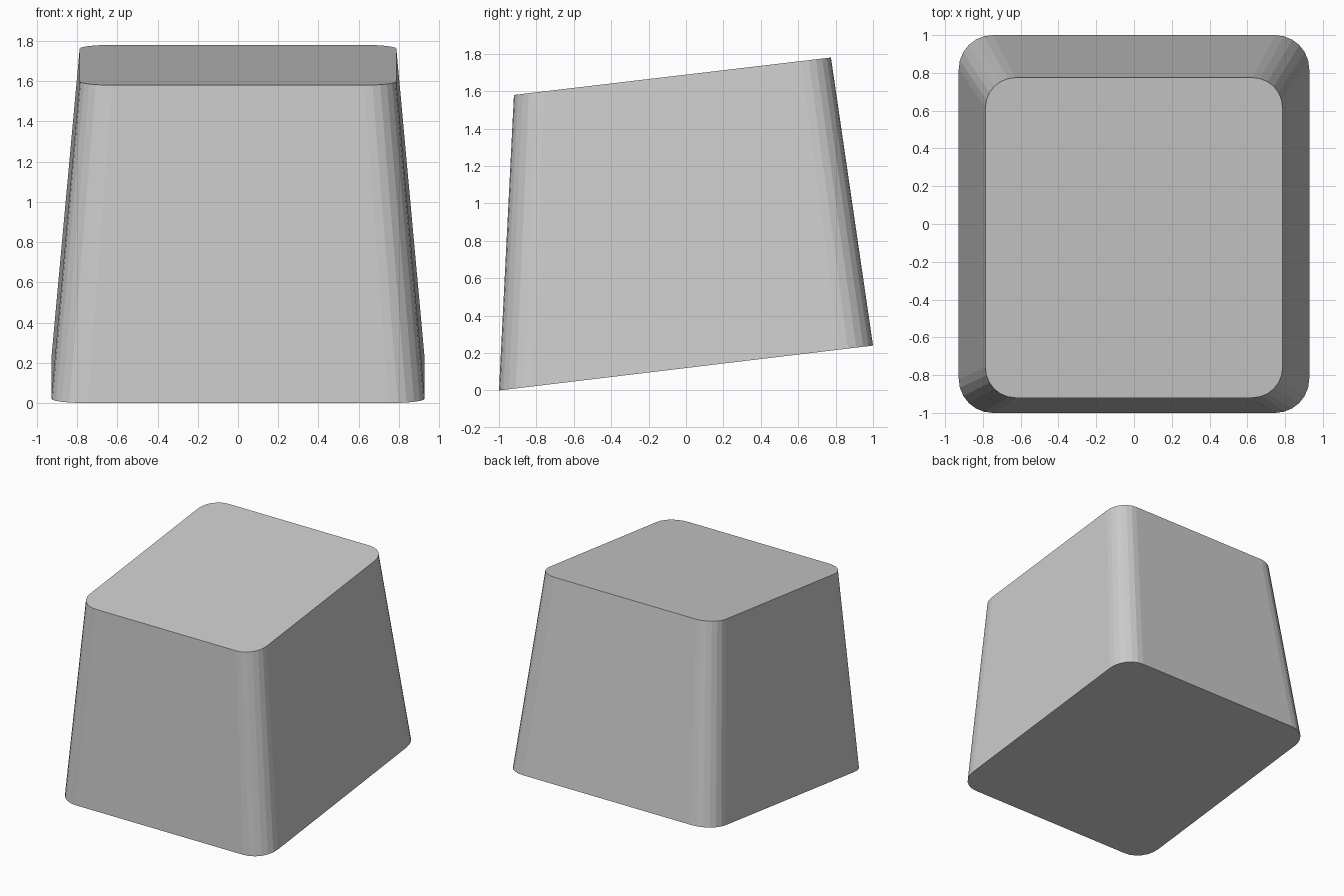
import bpy
import bmesh
from math import cos, sin, pi

cube = bpy.data.objects.get("Cube")
if cube:
    bpy.data.objects.remove(cube, do_unlink=True)

SEGMENTS = 6

grey = bpy.data.materials.new("light grey")
grey.use_nodes = True
colour = (0.6, 0.6, 0.6, 1)
grey.diffuse_color = colour
grey.node_tree.nodes["Principled BSDF"].inputs["Base Color"].default_value = colour


def rounded_ring(bm, half_x, front, back, z_front, z_back, radius):
    """Rounded rectangle lying on a plane that slopes from front to back."""
    ring = []
    corners = [(1, 1), (-1, 1), (-1, -1), (1, -1)]
    for quarter, (sx, sy) in enumerate(corners):
        cx = sx * (half_x - radius)
        cy = back - radius if sy > 0 else front + radius
        for i in range(SEGMENTS + 1):
            angle = (quarter + i / SEGMENTS) * pi / 2
            x, y = cx + radius * cos(angle), cy + radius * sin(angle)
            z = z_front + (z_back - z_front) * (y - front) / (back - front)
            ring.append(bm.verts.new((x, y, z)))
    return ring


# Tapered cap body with a sloping top and base
bm = bmesh.new()
base = rounded_ring(bm, 0.928, -1, 1, 0, 0.24, 0.18)
top = rounded_ring(bm, 0.787, -0.92, 0.775, 1.58, 1.78, 0.16)
bm.faces.new(top)
bm.faces.new(reversed(base))
for i in range(len(base)):
    j = (i + 1) % len(base)
    bm.faces.new((base[i], base[j], top[j], top[i]))
bmesh.ops.recalc_face_normals(bm, faces=bm.faces)

mesh = bpy.data.meshes.new("key_cap")
bm.to_mesh(mesh)
bm.free()
mesh.materials.append(grey)
body = bpy.data.objects.new("key_cap", mesh)
bpy.context.collection.objects.link(body)
